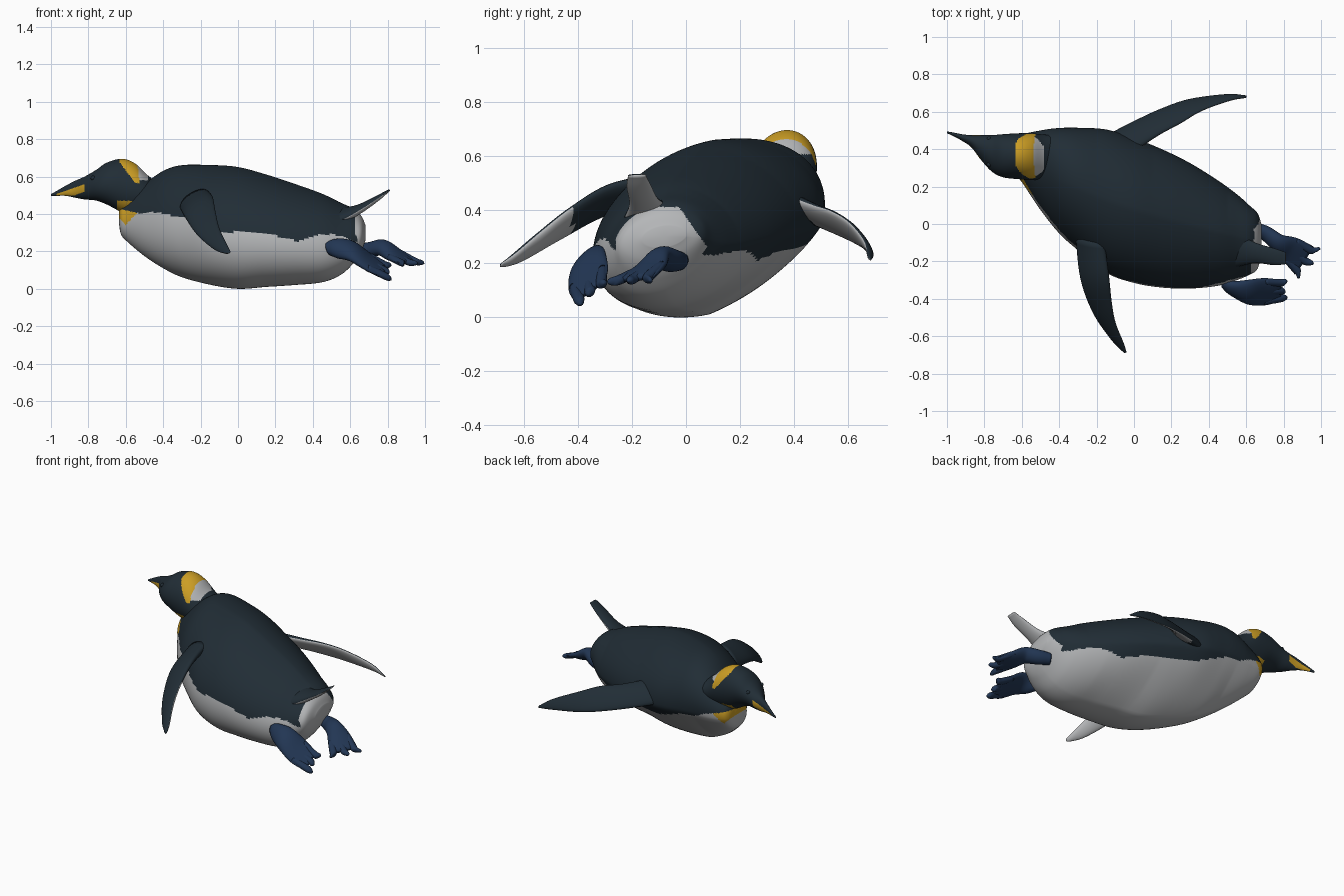
import bpy, math
from mathutils import Vector

if "Cube" in bpy.data.objects:
    bpy.data.objects.remove(bpy.data.objects["Cube"])


def material(name, r, g, b):
    m = bpy.data.materials.new(name)
    m.diffuse_color = (r, g, b, 1)
    m.use_nodes = True
    m.node_tree.nodes["Principled BSDF"].inputs["Base Color"].default_value = m.diffuse_color
    return m


MATS = [material("slate_black", 0.015, 0.026, 0.036), material("pale_grey", 0.46, 0.47, 0.48),
        material("golden_yellow", 0.60, 0.34, 0.018), material("foot_blue", 0.016, 0.037, 0.088)]
DARK, PALE, GOLD, BLUE = range(4)


def smooth_stations(rows, steps):
    """Catmull-Rom interpolation through rows of numbers."""
    out = []
    for i in range(len(rows) - 1):
        p1, p2 = rows[i], rows[i + 1]
        p0 = rows[i - 1] if i else [2 * a - b for a, b in zip(p1, p2)]
        p3 = rows[i + 2] if i + 2 < len(rows) else [2 * b - a for a, b in zip(p1, p2)]
        for k in range(steps):
            t = k / steps
            out.append([0.5 * (2 * b + (c - a) * t + (2 * a - 5 * b + 4 * c - d) * t * t
                               + (3 * b - a - 3 * c + d) * t ** 3)
                        for a, b, c, d in zip(p0, p1, p2, p3)])
    return out + [list(rows[-1])]


def loft(name, rings, rule):
    """Skin a list of rings; rule(centre, fraction round the ring) gives the colour."""
    n = len(rings[0])
    verts = [v for r in rings for v in r]
    faces = [(i * n + j, i * n + (j + 1) % n, (i + 1) * n + (j + 1) % n, (i + 1) * n + j)
             for i in range(len(rings) - 1) for j in range(n)]
    for base in (0, (len(rings) - 1) * n):
        c = sum((verts[base + j] for j in range(n)), Vector()) / n
        verts.append(c)
        k = len(verts) - 1
        for j in range(n):
            a, b = base + j, base + (j + 1) % n
            faces.append((k, b, a) if base == 0 else (k, a, b))
    me = bpy.data.meshes.new(name)
    me.from_pydata(verts, [], faces)
    for m in MATS:
        me.materials.append(m)
    quads = (len(rings) - 1) * n
    for i, p in enumerate(me.polygons):
        p.material_index = rule(p.center, ((i if i < quads else i - quads) % n + 0.5) / n)
        p.use_smooth = True
    ob = bpy.data.objects.new(name, me)
    bpy.context.collection.objects.link(ob)
    # consistent outward normals
    bpy.context.view_layer.objects.active = ob
    ob.select_set(True)
    bpy.ops.object.mode_set(mode='EDIT')
    bpy.ops.mesh.select_all(action='SELECT')
    bpy.ops.mesh.normals_make_consistent(inside=False)
    bpy.ops.object.mode_set(mode='OBJECT')
    ob.select_set(False)
    return ob


def hull(name, rows, skew, flat, rule, n=144, steps=12):
    """Rows are x, ymin, ymax, zmin, zmax; rolled ellipses, flattened by flat(x, sine) on the +y side."""
    rings = []
    for x, y0, y1, z0, z1 in smooth_stations(rows, steps):
        ring = []
        for j in range(n):
            t = 2 * math.pi * j / n
            c, s = math.cos(t), math.sin(t + skew)
            k = 1 - flat(x, s) * max(0, c * abs(s)) * 2
            ring.append(Vector((x, (y0 + y1) / 2 + (y1 - y0) / 2 * c * k,
                                (z0 + z1) / 2 + (z1 - z0) / 2 * s * k)))
        rings.append(ring)
    return loft(name, rings, rule)


def blade(name, rows, rule, n=24, steps=6):
    """Rows are (edge A xyz, edge B xyz, half thickness); fraction < 0.5 is the upper side."""
    s = smooth_stations([list(a) + list(b) + [t] for a, b, t in rows], steps)
    mids = [(Vector(r[:3]) + Vector(r[3:6])) / 2 for r in s]
    rings = []
    for i, r in enumerate(s):
        half = (Vector(r[:3]) - Vector(r[3:6])) / 2
        tan = mids[min(i + 1, len(s) - 1)] - mids[max(i - 1, 0)]
        nor = half.cross(tan).normalized()
        if nor.z < 0:
            nor = -nor
        rings.append([mids[i] + half * math.cos(t) + nor * r[6] * math.sin(t)
                      for t in (2 * math.pi * j / n for j in range(n))])
    return loft(name, rings, rule)


def lerp(table, x):
    for (x0, v0), (x1, v1) in zip(table, table[1:]):
        if x <= x1:
            return v0 + (v1 - v0) * max(0, (x - x0) / (x1 - x0))
    return table[-1][1]


# Body: dark back, pale belly and rump, golden throat
FLANK = [(-.62, .47), (-.5, .44), (-.4, .40), (-.3, .385), (-.1, .31), (.2, .285), (.32, .255),
         (.45, .295), (.55, .285), (.63, .25)]


def body_rule(c, f):
    if c.x > 0.625 and c.z < 0.41 and -0.26 < c.y < 0.1 - 0.7 * (c.z - 0.23):
        return PALE
    line = lerp(FLANK, c.x) - 0.045 * min(1, max(0, c.y * 8))
    if c.z > line:
        return DARK
    if c.x < -0.53 and c.z > 0.34 + 1.1 * abs(c.x + 0.6):
        return GOLD
    return PALE


def body_flat(x, s):
    if s < 0:
        return lerp([(-.6, .06), (-.4, .14), (.1, .14), (.4, .04)], x)
    return lerp([(-.45, 0), (-.2, .07), (.1, .11), (.5, .11), (.65, .03)], x)


hull("body", [(-.637, .32, .39, .35, .41), (-.625, .26, .45, .29, .455), (-.59, .21, .48, .25, .49),
              (-.5, .075, .50, .175, .56), (-.4, -.05, .515, .11, .632), (-.3, -.14, .52, .062, .666),
              (-.15, -.26, .515, .022, .67), (0, -.315, .47, .0, .66), (.15, -.34, .41, .01, .62),
              (.3, -.345, .335, .02, .57), (.45, -.33, .24, .035, .515), (.55, -.30, .165, .075, .465),
              (.62, -.27, .10, .14, .43), (.66, -.24, .06, .20, .39), (.682, -.16, 0, .26, .34)],
     0.24, body_flat, body_rule)


# Head and beak: golden and pale nape band, golden beak stripe
def head_rule(c, f):
    if -0.97 < c.x < -0.82 and 0.498 + 0.35 * max(0, c.x + 0.88) < c.z < 0.5 + 0.35 * (c.x + 0.99):
        return GOLD
    if c.z > 0.565:
        left = -0.635 + max(0, 0.68 - c.z) * 0.75
        right = -0.54 + 0.12 * max(0, 0.68 - c.z)
        if left < c.x < right:
            return GOLD
        if right <= c.x < -0.482 and c.z > (0.58 if c.y < 0.42 else 0.605):
            return PALE
    if c.z < 0.47 and -0.65 < c.x < -0.54:
        return GOLD
    return DARK


hull("head", [(-.40, .28, .47, .43, .55), (-.48, .245, .478, .41, .605), (-.55, .235, .485, .40, .67),
              (-.62, .24, .485, .41, .695), (-.70, .25, .48, .45, .675), (-.76, .28, .475, .472, .635),
              (-.82, .345, .475, .478, .60), (-.87, .41, .475, .487, .578), (-.92, .445, .48, .497, .552),
              (-.97, .472, .49, .497, .523), (-1.0, .485, .495, .496, .506)],
     0.1, lambda x, s: 0, head_rule)

# Eyes
for side, loc in (("right", (-.775, .318, .592)), ("left", (-.775, .455, .592))):
    bpy.ops.mesh.primitive_uv_sphere_add(segments=16, ring_count=8, radius=0.013, location=loc)
    eye = bpy.context.object
    eye.name = side + "_eye"
    eye.data.materials.append(MATS[DARK])
    bpy.ops.object.shade_smooth()
    eye.select_set(False)

# Flippers: dark outside, pale underneath
blade("right_flipper",
      [((-.31, -.06, .43), (-.16, -.10, .525), .04), ((-.285, -.29, .385), (-.135, -.28, .49), .03),
       ((-.22, -.47, .29), (-.12, -.42, .41), .022), ((-.13, -.605, .212), (-.10, -.53, .325), .018),
       ((-.075, -.665, .19), (-.06, -.63, .24), .012), ((-.05, -.69, .188), (-.04, -.685, .2), .004)],
      lambda c, f: PALE if f > 0.5 and c.y < -0.42 else DARK)
blade("left_flipper",
      [((-.19, .45, .37), (-.01, .38, .45), .035), ((0, .548, .32), (.13, .475, .415), .026),
       ((.15, .617, .285), (.25, .54, .393), .021), ((.3, .667, .255), (.36, .605, .352), .017),
       ((.5, .692, .228), (.51, .66, .285), .012), ((.6, .687, .212), (.6, .675, .222), .004)],
      lambda c, f: PALE if f > 0.5 and c.x > 0 else DARK)

# Tail, its root sunk into the rump
blade("tail",
      [((.42, .02, .40), (.42, -.26, .31), .03), ((.55, -.05, .415), (.55, -.23, .365), .035),
       ((.65, -.10, .435), (.65, -.21, .42), .024), ((.75, -.13, .490), (.75, -.22, .484), .014),
       ((.81, -.15, .53), (.81, -.215, .527), .005)],
      lambda c, f: PALE if f > 0.5 and c.x > 0.57 else DARK)


# Webbed feet, each with three toes
def foot(name, rows, tips):
    blue = lambda c, f: BLUE
    blade(name, rows, blue)
    a, b = Vector(rows[-1][0]), Vector(rows[-1][1])
    a0, b0 = Vector(rows[-2][0]), Vector(rows[-2][1])
    for i, tip in enumerate(tips):
        u = (0.14, 0.5, 0.86)[i]
        root, mid, tip = a0.lerp(b0, u), a.lerp(b, u), Vector(tip)
        across = (b - a).normalized()
        row = lambda p, w, t: (p - across * w, p + across * w, t)
        blade(f"{name}_toe_{i + 1}", [row(root, .02, .018), row(mid, .022, .018),
                                      row(mid.lerp(tip, .7), .015, .014), row(tip, .003, .003)],
              blue, n=14)


foot("right_foot",
     [((.48, -.30, .25), (.49, -.33, .18), .03), ((.53, -.315, .265), (.53, -.375, .165), .035),
      ((.61, -.302, .25), (.60, -.425, .155), .035), ((.70, -.290, .19), (.69, -.435, .10), .025),
      ((.785, -.298, .14), (.78, -.415, .06), .01)],
     [(.82, -.305, .125), (.81, -.36, .085), (.82, -.39, .048)])
foot("left_foot",
     [((.65, .0, .235), (.63, -.04, .18), .03), ((.72, -.025, .245), (.69, -.075, .175), .035),
      ((.79, -.062, .25), (.75, -.14, .19), .038), ((.87, -.075, .20), (.80, -.20, .165), .03),
      ((.96, -.12, .15), (.86, -.27, .137), .01)],
     [(.995, -.135, .135), (.96, -.215, .135), (.885, -.29, .13)])
